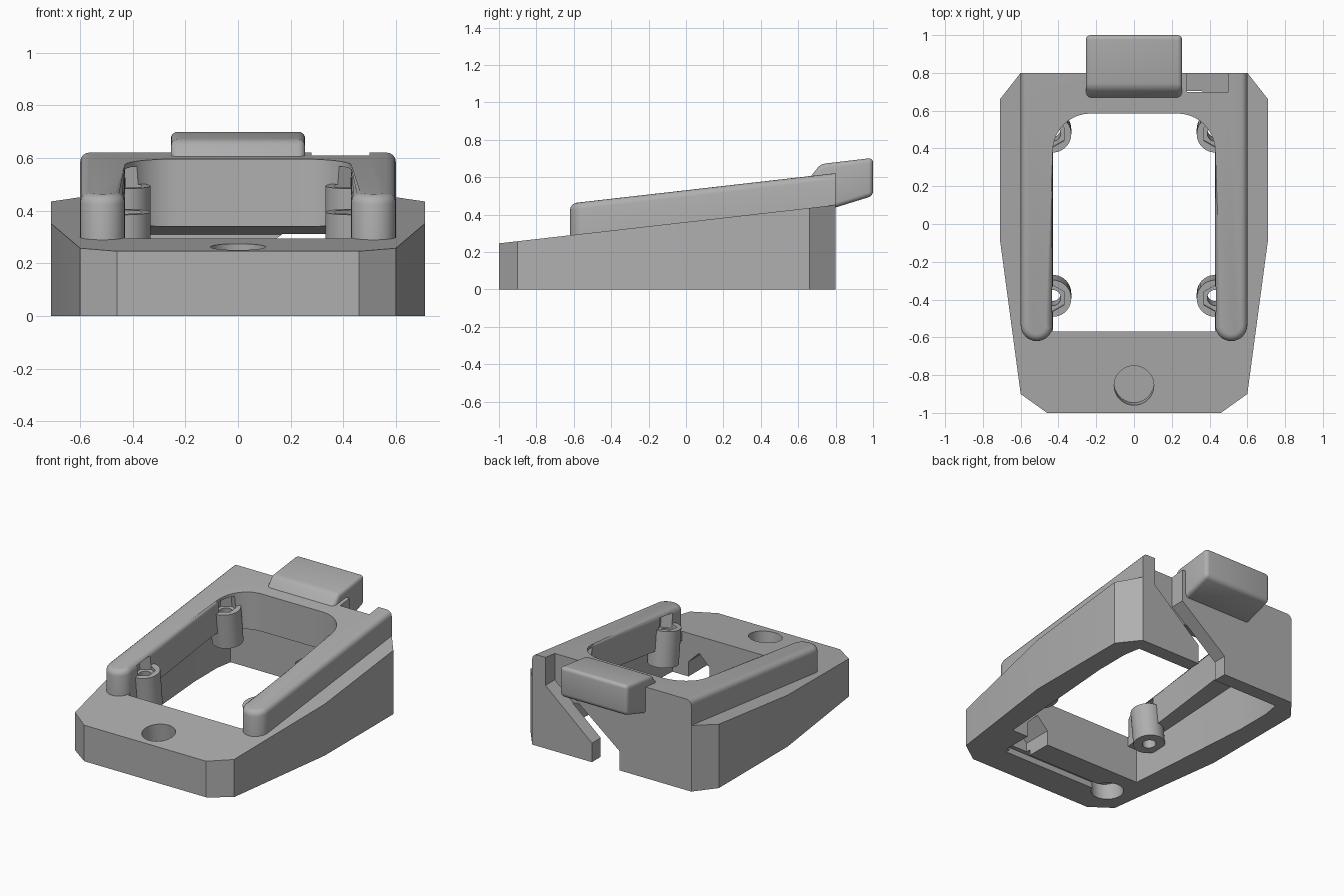
import bpy, bmesh, math
from mathutils import Vector, Matrix

old = bpy.data.objects.get("Cube")
if old:
    bpy.data.objects.remove(old)

SLOPE = 0.114
TILT = math.atan(SLOPE)

grey = bpy.data.materials.new("plain grey")
grey.use_nodes = True
COLOUR = (0.43, 0.43, 0.43, 1)
grey.diffuse_color = COLOUR
grey.node_tree.nodes["Principled BSDF"].inputs["Base Color"].default_value = COLOUR


def deck(y, offset=0.0):
    """Height of the sloping deck at y."""
    return 0.36 + SLOPE * y + offset


def finish(name, bm):
    bmesh.ops.recalc_face_normals(bm, faces=bm.faces)
    mesh = bpy.data.meshes.new(name)
    bm.to_mesh(mesh)
    bm.free()
    mesh.materials.append(grey)
    ob = bpy.data.objects.new(name, mesh)
    bpy.context.collection.objects.link(ob)
    return ob


def loft(name, rings):
    """Closed solid through rings of equal length."""
    bm = bmesh.new()
    rows = [[bm.verts.new(p) for p in ring] for ring in rings]
    n = len(rows[0])
    for a, b in zip(rows, rows[1:]):
        for i in range(n):
            j = (i + 1) % n
            bm.faces.new((a[i], a[j], b[j], b[i]))
    bm.faces.new(rows[0])
    bm.faces.new(rows[-1])
    return finish(name, bm)


def plan_prism(name, outline, low, high):
    return loft(name, [[(x, y, f(y)) for x, y in outline] for f in (low, high)])


def tilted_cylinder(name, x, y, low, high, radius, sides=40):
    """Cylinder square to the deck, between two offsets from it."""
    bm = bmesh.new()
    bmesh.ops.create_cone(bm, cap_ends=True, segments=sides, radius1=radius,
                          radius2=radius, depth=high - low)
    bm.transform(Matrix.Translation((x, y, deck(y))) @ Matrix.Rotation(TILT, 4, "X")
                 @ Matrix.Translation((0, 0, (low + high) / 2)))
    return finish(name, bm)


def select(ob):
    bpy.ops.object.select_all(action="DESELECT")
    ob.select_set(True)
    bpy.context.view_layer.objects.active = ob


def cut(target, cutter):
    select(target)
    mod = target.modifiers.new("cut", "BOOLEAN")
    mod.operation = "DIFFERENCE"
    mod.solver = "EXACT"
    mod.object = cutter
    bpy.ops.object.modifier_apply(modifier=mod.name)


def arc(cx, cy, r, start, end, steps):
    angles = [math.radians(start + (end - start) * i / steps) for i in range(steps + 1)]
    return [(cx + r * math.cos(a), cy + r * math.sin(a)) for a in angles]


def mirrored(half):
    return half + [(-x, y) for x, y in reversed(half)]


# Wedge-shaped body
half = [(0.46, -1), (0.6, -0.9), (0.71, -0.08), (0.71, 0.66), (0.6, 0.8)]
body = plan_prism("wedge_body", mirrored(half), lambda y: 0, deck)

# Raised frame: two round-nosed rails joined by a bridge at the back
inner_corner = arc(0.23, 0.385, 0.2, 0, 90, 10)
half = [(0.6, 0.8)] + arc(0.515, -0.535, 0.085, 0, -180, 16) + inner_corner
frame = plan_prism("raised_frame", mirrored(half),
                   lambda y: deck(y, -0.01), lambda y: deck(y, 0.17))
bm = bmesh.new()
bm.from_mesh(frame.data)
rim = [e for e in bm.edges
       if all(v.co.z > deck(v.co.y, 0.1) for v in e.verts)
       and sum(v.co.y for v in e.verts) / 2 < 0.36]
bmesh.ops.bevel(bm, geom=rim, offset=0.035, segments=4, profile=0.5, affect="EDGES")
bm.to_mesh(frame.data)
bm.free()

# Rounded block at the back
profile = [(0.66, 0.595), (0.72, 0.67), (1.0, 0.703), (1.0, 0.5), (0.79, 0.435), (0.68, 0.45)]
block = loft("back_block", [[(x, y, z) for y, z in profile] for x in (-0.255, 0.255)])
mod = block.modifiers.new("round", "BEVEL")
mod.width = 0.025
mod.segments = 4
mod.angle_limit = math.radians(25)
select(block)
bpy.ops.object.modifier_apply(modifier=mod.name)

cutters = []

# Window through the deck
window = plan_prism("window_cutter", mirrored([(0.43, -0.57)] + inner_corner),
                    lambda y: -0.1, lambda y: 1)
# Wider hollow underneath
stations = [(-0.57, 0.5, 0.23), (0.35, 0.57, 0.35), (0.59, 0.57, 0.34), (0.705, 0.55, 0.31)]
hollow = loft("hollow_cutter", [[(-w, y, -0.1), (w, y, -0.1), (w, y, t), (-w, y, t)]
                                for y, w, t in stations])
# Blind round recess in the front deck, and one below
recess = tilted_cylinder("recess_cutter", 0, -0.855, -0.12, 0.2, 0.105)
lower_recess = tilted_cylinder("lower_recess_cutter", -0.43, -0.8, -0.5, -0.15, 0.1)
# Gabled cable notch and groove in the underside
gable = [(0.22, -0.1), (0.38, -0.1), (0.38, 0.1), (0.3, 0.18), (0.22, 0.1)]
notch = loft("notch_cutter", [[(x, y, z) for x, z in gable] for y in (-0.77, -0.5)])
groove = plan_prism("groove_cutter", [(-0.43, -0.8), (0.36, -0.8), (0.36, -0.74), (-0.43, -0.74)],
                    lambda y: -0.1, lambda y: 0.04)
# Bent cable channel down the back
path = [(0.28, 0.9), (0.5, 0.9), (0.5, 0.43), (0.15, 0.13), (0.15, -0.1),
        (-0.06, -0.1), (-0.06, 0.13), (0.28, 0.4)]
channel = loft("channel_cutter", [[(x, y, z) for x, z in path] for y in (0.7, 0.9)])

for cutter in (window, hollow, recess, lower_recess, notch, groove, channel):
    cut(body, cutter)
    cutters.append(cutter)
cut(frame, channel)

# Screw posts with hexagonal nut pockets
posts = []
for side, sx in (("left", 1), ("right", -1)):
    for place, y in (("front", -0.385), ("back", 0.485)):
        x = sx * 0.43
        post = tilted_cylinder(f"{place}_{side}_post", x, y, -0.16, 0.08, 0.098)
        nut = tilted_cylinder("nut_cutter", x, y, 0.05, 0.15, 0.07, 6)
        bore = tilted_cylinder("bore_cutter", x, y, -0.3, 0.1, 0.042, 24)
        for target in (post, frame, body):
            cut(target, nut)
            cut(target, bore)
        cutters += [nut, bore]
        posts.append(post)

for cutter in cutters:
    bpy.data.objects.remove(cutter)

for ob in [body, frame, block] + posts:
    select(ob)
    bpy.ops.object.shade_smooth_by_angle(angle=math.radians(30))
